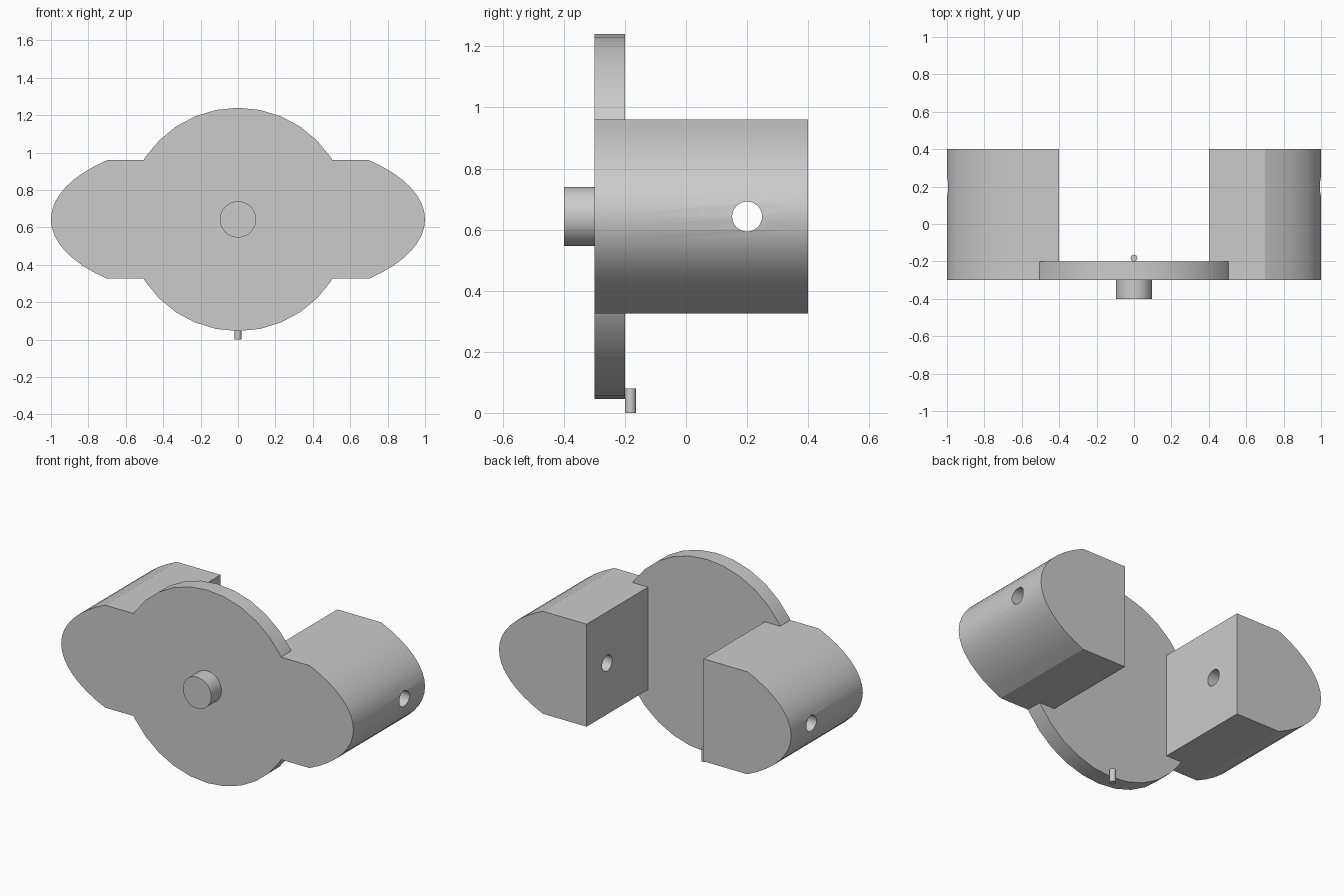
import bpy, bmesh
from math import acos, sin, cos, pi, radians
from mathutils import Matrix

cube = bpy.data.objects.get("Cube")
if cube:
    bpy.data.objects.remove(cube, do_unlink=True)

CZ = 0.643            # height of the main axis
HALF_H = 0.317        # half height of the side blocks
FRONT, BACK = -0.3, 0.4

grey = bpy.data.materials.new("plain_grey")
grey.use_nodes = True
colour = (0.6, 0.6, 0.6, 1)
grey.diffuse_color = colour
grey.node_tree.nodes["Principled BSDF"].inputs["Base Color"].default_value = colour


def add_object(name, bm):
    bmesh.ops.recalc_face_normals(bm, faces=bm.faces)
    mesh = bpy.data.meshes.new(name)
    bm.to_mesh(mesh)
    bm.free()
    mesh.materials.append(grey)
    obj = bpy.data.objects.new(name, mesh)
    bpy.context.collection.objects.link(obj)
    return obj


def cylinder(name, radius, length, centre, axis="Z", sides=32):
    turn = {"X": Matrix.Rotation(pi / 2, 4, "Y"),
            "Y": Matrix.Rotation(pi / 2, 4, "X"),
            "Z": Matrix.Identity(4)}[axis]
    bm = bmesh.new()
    bmesh.ops.create_cone(bm, cap_ends=True, segments=sides, radius1=radius,
                          radius2=radius, depth=length,
                          matrix=Matrix.Translation(centre) @ turn)
    return add_object(name, bm)


def side_block(name, side):
    # Flat inner face, flat top and bottom, elliptical outer end
    end = acos(0.7)
    bulge = HALF_H / sin(end)
    steps = 16
    outline = [(0.4, -HALF_H)]
    for i in range(steps + 1):
        t = -end + 2 * end * i / steps
        outline.append((cos(t), bulge * sin(t)))
    outline.append((0.4, HALF_H))
    bm = bmesh.new()
    face = bm.faces.new([bm.verts.new((side * x, FRONT, CZ + z)) for x, z in outline])
    out = bmesh.ops.extrude_face_region(bm, geom=[face])
    verts = [v for v in out["geom"] if isinstance(v, bmesh.types.BMVert)]
    bmesh.ops.translate(bm, verts=verts, vec=(0, BACK - FRONT, 0))
    return add_object(name, bm)


def boolean(target, other, operation):
    mod = target.modifiers.new(operation.lower(), "BOOLEAN")
    mod.operation, mod.solver, mod.object = operation, "EXACT", other
    bpy.ops.object.select_all(action="DESELECT")
    bpy.context.view_layer.objects.active = target
    target.select_set(True)
    bpy.ops.object.modifier_apply(modifier=mod.name)
    bpy.data.objects.remove(other, do_unlink=True)


# Round front plate merged with both side blocks
body = cylinder("body", 0.597, 0.1, (0, -0.25, CZ), "Y")
for side, name in ((-1, "right_block"), (1, "left_block")):
    boolean(body, side_block(name, side), "UNION")

# Cross hole through both blocks
boolean(body, cylinder("cross_hole", 0.049, 2.4, (0, 0.2, CZ), "X"), "DIFFERENCE")

# Front knob and the small locating pin at the bottom
knob = cylinder("front_knob", 0.097, 0.1, (0, -0.35, CZ), "Y")
pin = cylinder("bottom_pin", 0.018, 0.08, (0, -0.182, 0.04), "Z", 16)

# Smooth the round surfaces, keep the edges crisp
for obj, angle in ((body, 18), (knob, 30), (pin, 30)):
    bpy.ops.object.select_all(action="DESELECT")
    bpy.context.view_layer.objects.active = obj
    obj.select_set(True)
    bpy.ops.object.shade_smooth_by_angle(angle=radians(angle))
